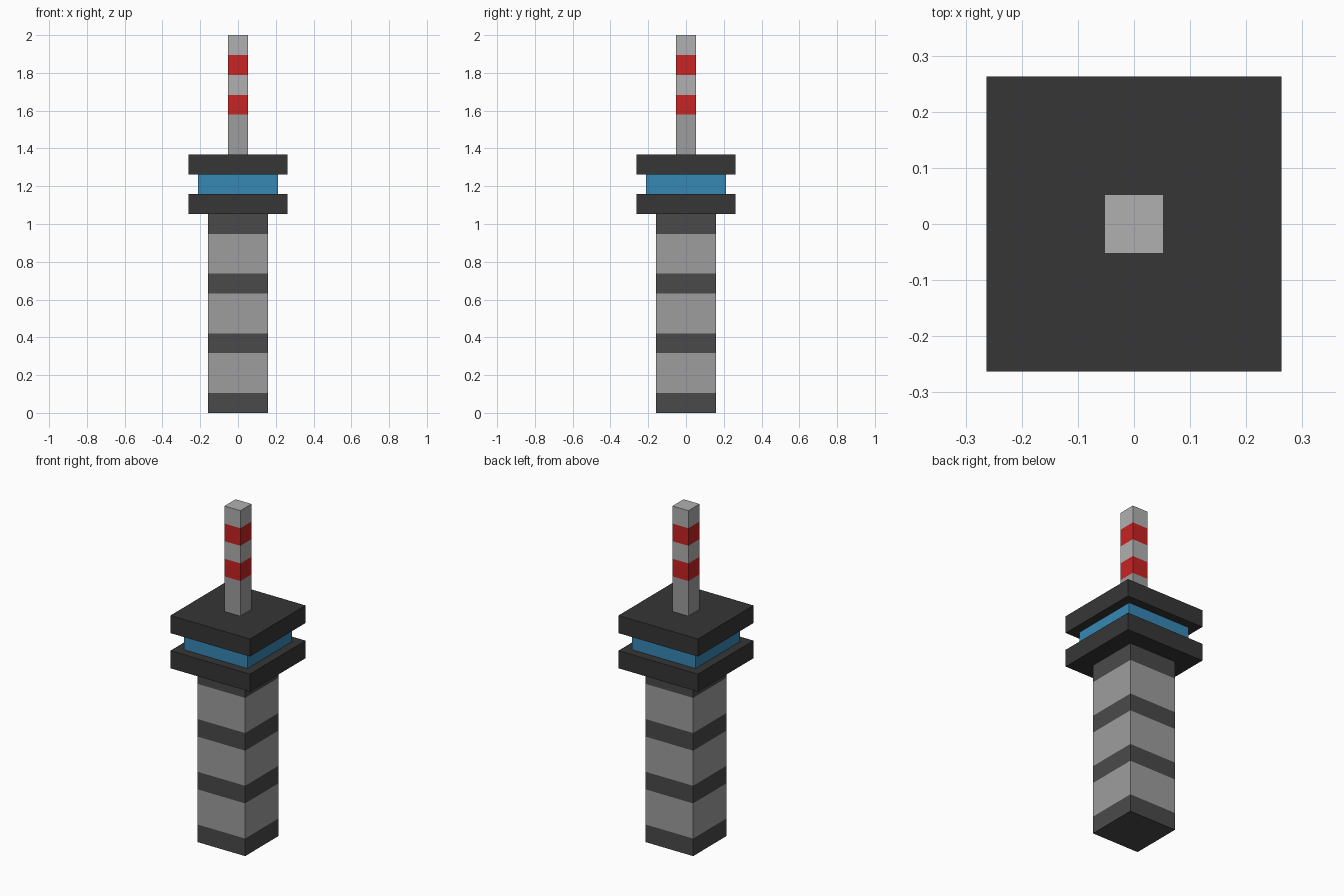
import bpy
import bmesh

if "Cube" in bpy.data.objects:
    bpy.data.objects.remove(bpy.data.objects["Cube"])

U = 2 / 19  # the tower is 19 equal blocks tall


def material(name, hex_code):
    """Material from an sRGB hex colour, stored as linear diffuse_color."""
    def linear(c):
        return c / 12.92 if c <= 0.04045 else ((c + 0.055) / 1.055) ** 2.4
    mat = bpy.data.materials.new(name)
    rgb = [linear(int(hex_code[i:i + 2], 16) / 255) for i in (0, 2, 4)]
    mat.diffuse_color = (*rgb, 1)
    return mat


def banded_column(name, width, base, bands):
    """Closed square column; bands are (height, material) from the bottom up."""
    bm = bmesh.new()
    h = width * U / 2
    z = base * U
    ring = [bm.verts.new((x, y, z)) for x, y in ((-h, -h), (h, -h), (h, h), (-h, h))]
    mats = list(dict.fromkeys(m for _, m in bands))
    bm.faces.new(ring[::-1]).material_index = mats.index(bands[0][1])
    for height, mat in bands:
        z += height * U
        upper = [bm.verts.new((v.co.x, v.co.y, z)) for v in ring]
        for i in range(4):
            j = (i + 1) % 4
            face = bm.faces.new((ring[i], ring[j], upper[j], upper[i]))
            face.material_index = mats.index(mat)
        ring = upper
    bm.faces.new(ring).material_index = mats.index(bands[-1][1])
    mesh = bpy.data.meshes.new(name)
    bm.to_mesh(mesh)
    bm.free()
    for mat in mats:
        mesh.materials.append(mat)
    obj = bpy.data.objects.new(name, mesh)
    bpy.context.collection.objects.link(obj)
    return obj


concrete = material("concrete", "9E9E9E")
dark_band = material("dark_band", "4A4A4A")
deck = material("deck", "363636")
glass = material("glass", "3688B5")
steel = material("steel", "B0B0B0")
red = material("red", "C82323")

# Shaft: dark rings alternating with double-height concrete
banded_column("shaft", 3, 0, [(1, dark_band), (2, concrete)] * 3 + [(1, dark_band)])

# Observation deck: floor slab, recessed window band, roof slab
banded_column("deck_floor", 5, 10, [(1, deck)])
banded_column("deck_windows", 4, 11, [(1, glass)])
banded_column("deck_roof", 5, 12, [(1, deck)])

# Mast with two red warning stripes
banded_column("mast", 1, 13, [(2, concrete)] + [(1, red), (1, steel)] * 2)

for m in bpy.data.materials:
    if m.users and not m.is_grease_pencil:
        m.use_nodes = True
        m.node_tree.nodes["Principled BSDF"].inputs["Base Color"].default_value = m.diffuse_color
